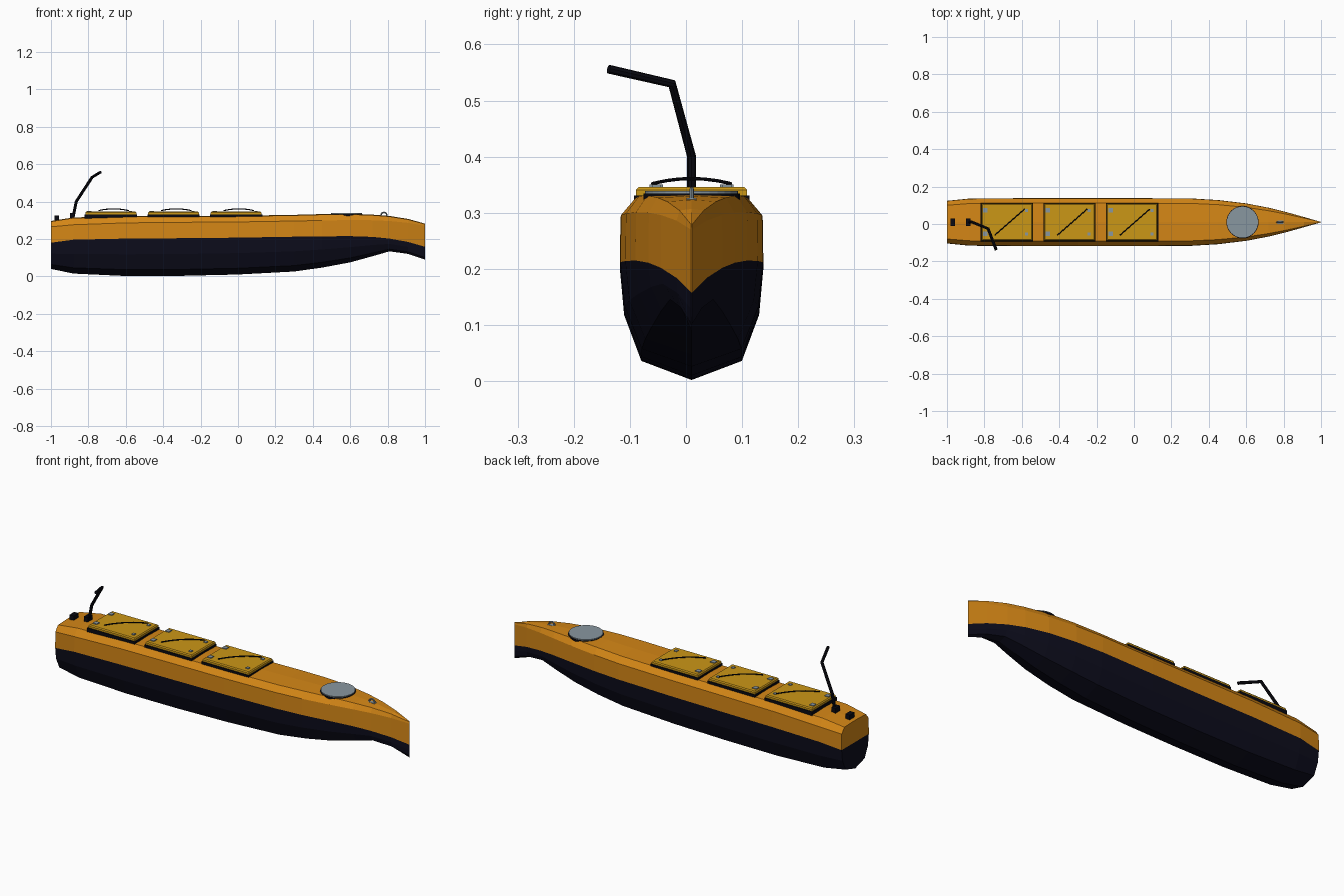
import bpy, bmesh, math
from mathutils import Vector

if "Cube" in bpy.data.objects:
    bpy.data.objects.remove(bpy.data.objects["Cube"])

CY = 0.01  # hull centre line


def material(name, rgb):
    m = bpy.data.materials.new(name)
    m.diffuse_color = (*rgb, 1)
    m.use_nodes = True
    m.node_tree.nodes["Principled BSDF"].inputs["Base Color"].default_value = m.diffuse_color
    return m


orange = material("hull orange", (0.66, 0.24, 0.008))
navy = material("dark navy", (0.004, 0.004, 0.012))
yellow = material("hatch yellow", (0.60, 0.31, 0.008))
black = material("black", (0.003, 0.003, 0.006))
grey = material("metal grey", (0.25, 0.31, 0.35))


def finish(bm, name, mats):
    bmesh.ops.recalc_face_normals(bm, faces=bm.faces)
    me = bpy.data.meshes.new(name)
    bm.to_mesh(me)
    bm.free()
    for m in mats:
        me.materials.append(m)
    ob = bpy.data.objects.new(name, me)
    bpy.context.collection.objects.link(ob)
    return ob


def box(name, x0, x1, y0, y1, z0, z1, mat, bevel=0):
    bm = bmesh.new()
    bmesh.ops.create_cube(bm, size=1)
    for v in bm.verts:
        v.co = ((x0 + x1) / 2 + v.co.x * (x1 - x0),
                (y0 + y1) / 2 + v.co.y * (y1 - y0),
                (z0 + z1) / 2 + v.co.z * (z1 - z0))
    if bevel:
        top = [e for e in bm.edges if all(v.co.z > z1 - 1e-5 for v in e.verts)]
        bmesh.ops.bevel(bm, geom=top, offset=bevel, segments=1, affect='EDGES')
    return finish(bm, name, [mat])


def cylinder(name, x, y, z0, z1, r, mat, sides=32):
    bm = bmesh.new()
    bmesh.ops.create_cone(bm, cap_ends=True, segments=sides, radius1=r, radius2=r, depth=z1 - z0)
    bmesh.ops.translate(bm, verts=bm.verts, vec=(x, y, (z0 + z1) / 2))
    return finish(bm, name, [mat])


def tube(name, pts, r, mat, cyclic=False):
    cu = bpy.data.curves.new(name, 'CURVE')
    cu.dimensions = '3D'
    cu.bevel_depth = r
    cu.bevel_resolution = 2
    cu.use_fill_caps = True
    sp = cu.splines.new('POLY')
    sp.points.add(len(pts) - 1)
    for p, co in zip(sp.points, pts):
        p.co = (*co, 1)
    sp.use_cyclic_u = cyclic
    sp.use_smooth = False
    cu.materials.append(mat)
    ob = bpy.data.objects.new(name, cu)
    bpy.context.collection.objects.link(ob)
    return ob


# Hull stations: x, half width, keel z, colour split z, seam z, deck z
stations = [
    (-1.00, 0.114, 0.040, 0.180, 0.265, 0.293),
    (-0.88, 0.126, 0.015, 0.196, 0.276, 0.312),
    (-0.60, 0.128, 0.002, 0.202, 0.286, 0.319),
    (-0.30, 0.128, 0.003, 0.204, 0.289, 0.320),
    (0.00, 0.128, 0.010, 0.207, 0.291, 0.321),
    (0.30, 0.127, 0.026, 0.212, 0.296, 0.326),
    (0.45, 0.118, 0.047, 0.214, 0.299, 0.330),
    (0.60, 0.100, 0.075, 0.215, 0.301, 0.331),
    (0.72, 0.077, 0.108, 0.211, 0.300, 0.327),
    (0.81, 0.055, 0.134, 0.202, 0.296, 0.320),
    (0.91, 0.027, 0.120, 0.184, 0.286, 0.304),
    (1.00, 0.001, 0.090, 0.158, 0.270, 0.279),
]


def section(x, w, keel, split, seam, deck):
    h = split - keel
    half = [(0.70 * w, keel + 0.17 * h), (0.94 * w, keel + 0.58 * h),
            (w, split), (0.99 * w, seam), (0.79 * w, deck)]
    return ([(x, CY, keel)] + [(x, CY + y, z) for y, z in half]
            + [(x, CY, deck + 0.003)] + [(x, CY - y, z) for y, z in reversed(half)])


bm = bmesh.new()
rings = [[bm.verts.new(p) for p in section(*s)] for s in stations]
n = 12
for a, b in zip(rings, rings[1:]):
    for i in range(n):
        f = bm.faces.new((a[i], a[(i + 1) % n], b[(i + 1) % n], b[i]))
        f.material_index = 1 if i < 3 or i >= 9 else 0
for r in (rings[0], rings[-1]):
    bm.faces.new(r[3:10]).material_index = 0
    bm.faces.new(r[9:] + r[:4]).material_index = 1
finish(bm, "hull", [orange, navy])

# Three hatches with gasket, lid, latches and a bowed diagonal strap
for k, cx in enumerate((-0.68, -0.345, -0.01)):
    tag = "_%d" % (k + 1)
    box("hatch_gasket" + tag, cx - 0.14, cx + 0.14, CY - 0.103, CY + 0.103, 0.308, 0.331, black)
    box("hatch_lid" + tag, cx - 0.136, cx + 0.136, CY - 0.099, CY + 0.099, 0.331, 0.346, yellow, 0.005)
    for dx in (-0.115, 0.105):
        for dy in (-0.063, 0.063):
            s = 0.012 if dx < 0 else 0.008
            box("hatch_latch" + tag, cx + dx - s, cx + dx + s,
                CY + dy - s, CY + dy + s, 0.345, 0.350, grey)
    pts = [(cx + 0.015 + 0.08 * t, CY + 0.07 * t, 0.361 - 0.009 * t * t)
           for t in (-1, -0.66, -0.33, 0, 0.33, 0.66, 1)]
    tube("hatch_strap" + tag, pts, 0.003, black)

# Round foredeck port
cylinder("port_rim", 0.58, CY, 0.322, 0.334, 0.086, black)
cylinder("port_cover", 0.58, CY, 0.334, 0.339, 0.083, grey)

# Bow lifting eye
ring = [(0.78 + 0.016 * math.cos(t * math.pi / 8), CY, 0.326 + 0.016 * math.sin(t * math.pi / 8))
        for t in range(16)]
tube("bow_eye", ring, 0.004, grey, True)
box("bow_eye_base", 0.76, 0.80, CY - 0.009, CY + 0.009, 0.315, 0.326, grey)

# Bent stern mast with its foot, and the stern plate
tube("mast", [(-0.883, CY, 0.31), (-0.865, CY, 0.40),
              (-0.78, -0.025, 0.53), (-0.737, -0.138, 0.556)], 0.008, black)
box("mast_foot", -0.898, -0.874, CY - 0.02, CY + 0.02, 0.305, 0.338, black)
box("stern_plate", -0.982, -0.956, CY - 0.02, CY + 0.02, 0.300, 0.325, black)
